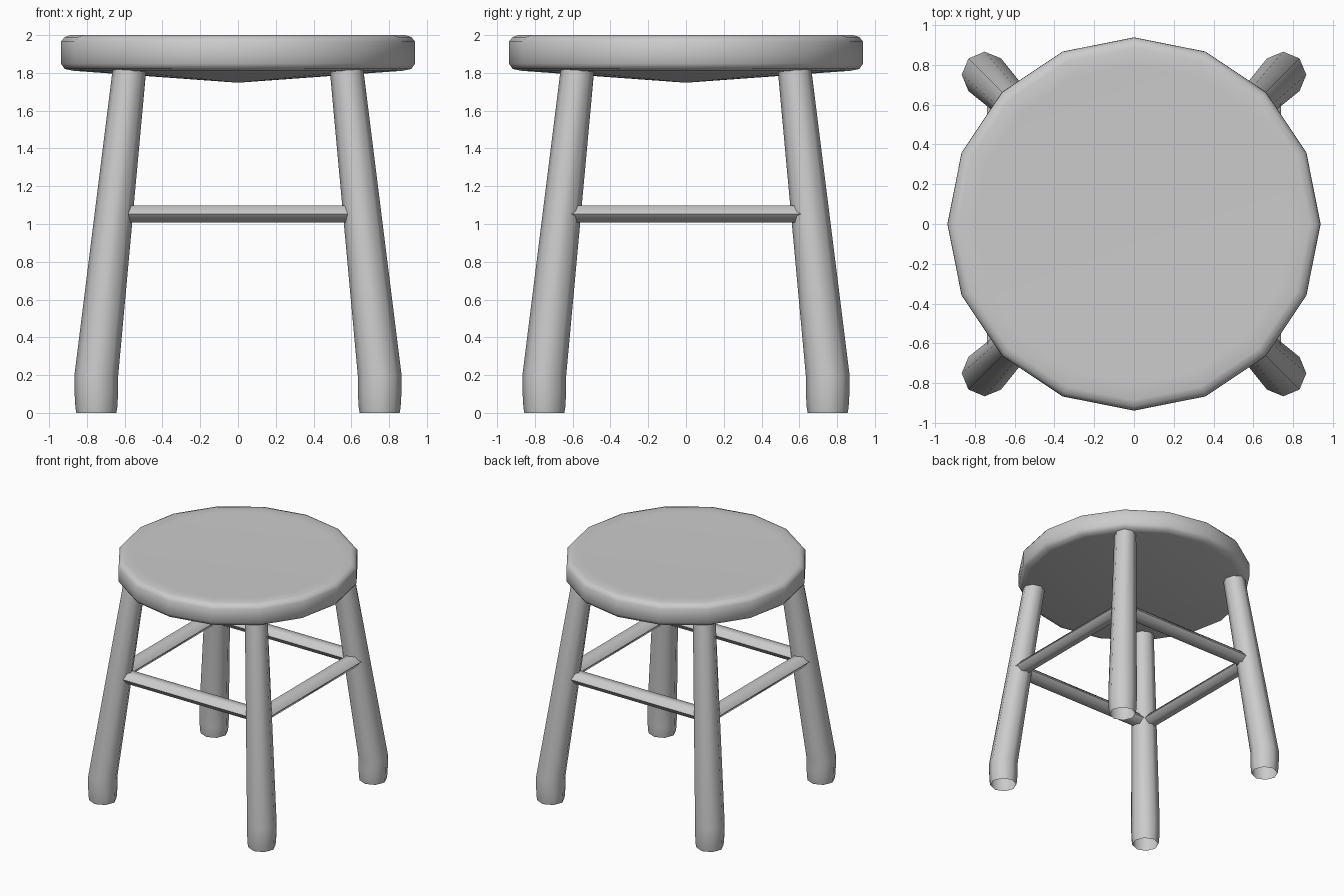
import bpy, bmesh
from math import cos, sin, pi, radians
from mathutils import Vector

if "Cube" in bpy.data.objects:
    bpy.data.objects.remove(bpy.data.objects["Cube"])


def skin(name, rings, sides, axes=((1, 0, 0), (0, 1, 0)), caps=(True, True)):
    """Bridge a stack of (centre, radius) polygon rings; radius 0 makes a tip."""
    u, v = Vector(axes[0]), Vector(axes[1])
    bm = bmesh.new()
    loops = []
    for centre, r in rings:
        c = Vector(centre)
        n = sides if r > 0 else 1
        loops.append([bm.verts.new(c + r * (cos(2 * pi * i / sides) * u + sin(2 * pi * i / sides) * v))
                      for i in range(n)])
    for a, b in zip(loops, loops[1:]):
        for i in range(sides):
            j = (i + 1) % sides
            if len(a) == 1:
                bm.faces.new((a[0], b[j], b[i]))
            elif len(b) == 1:
                bm.faces.new((a[i], a[j], b[0]))
            else:
                bm.faces.new((a[i], a[j], b[j], b[i]))
    if caps[0] and len(loops[0]) > 1:
        bm.faces.new(loops[0][::-1])
    if caps[1] and len(loops[-1]) > 1:
        bm.faces.new(loops[-1])
    bmesh.ops.recalc_face_normals(bm, faces=bm.faces)
    me = bpy.data.meshes.new(name)
    bm.to_mesh(me)
    bm.free()
    ob = bpy.data.objects.new(name, me)
    bpy.context.collection.objects.link(ob)
    bpy.context.view_layer.objects.active = ob
    bpy.ops.object.select_all(action='DESELECT')
    ob.select_set(True)
    bpy.ops.object.shade_smooth_by_angle(angle=radians(70))
    return ob


# Seat: sixteen-sided disc with softened rim and a shallow belly underneath
seat_profile = [(0, 1.748), (0.87, 1.811), (0.918, 1.821), (0.938, 1.85),
                (0.937, 1.965), (0.918, 1.99), (0.885, 1.998), (0.8, 1.998), (0, 1.994)]
seat_profile[-3] = (0.885, 2.0)
skin("seat", [((0, 0, z), r) for r, z in seat_profile], 16)

# Splayed legs: vertical foot, then leaning in to the seat; open underneath
leg_profile = [(0.75, 0, 0.106), (0.75, 0.03, 0.111), (0.75, 0.1, 0.115),
               (0.75, 0.2, 0.116), (0.574, 1.825, 0.089)]
for y_name, sy in (("front", -1), ("back", 1)):
    for x_name, sx in (("left", -1), ("right", 1)):
        skin(f"{y_name}_{x_name}_leg",
             [((sx * d, sy * d, z), r) for d, z, r in leg_profile], 8, caps=(False, True))

# Stretchers: flattened six-sided rods joining neighbouring legs
H, R, END, WIDE = 1.053, 0.051, 0.64, 1.35
for name, s in (("front", -1), ("back", 1)):
    skin(f"{name}_stretcher", [((-END, s * 0.65, H), R), ((END, s * 0.65, H), R)], 6,
         axes=((0, WIDE, 0), (0, 0, 1)))
for name, s in (("left", -1), ("right", 1)):
    skin(f"{name}_stretcher", [((s * 0.67, -END, H), R), ((s * 0.67, END, H), R)], 6,
         axes=((WIDE, 0, 0), (0, 0, 1)))
